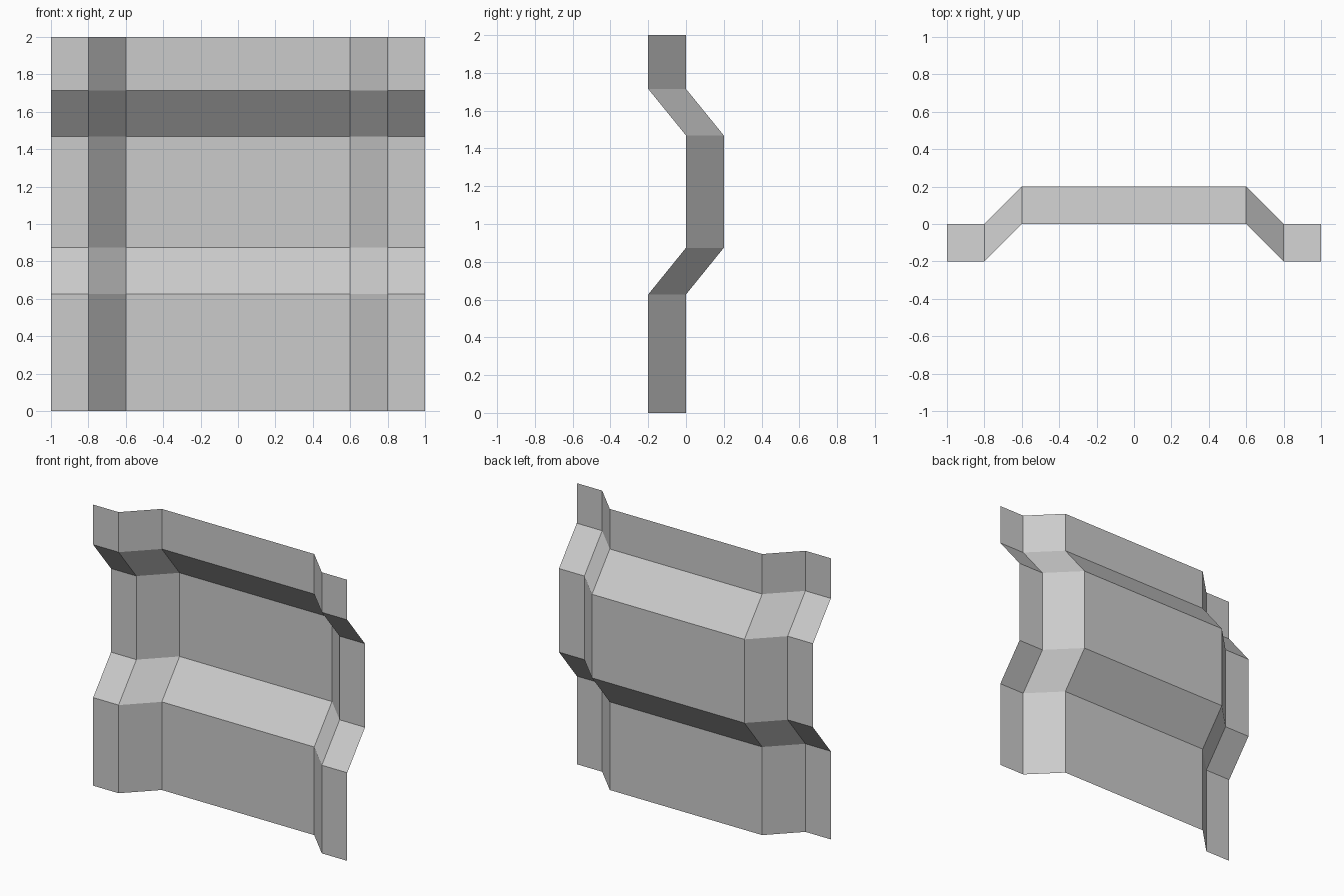
import bpy, bmesh

if "Cube" in bpy.data.objects:
    bpy.data.objects.remove(bpy.data.objects["Cube"])

# Folded sheet: a profile across the width swept along a profile up the height
across = [(-1, -0.2), (-0.8, -0.2), (-0.6, 0), (0.6, 0), (0.8, -0.2), (1, -0.2)]   # x, y
upward = [(0, 0), (0.627, 0), (0.874, 0.2), (1.469, 0.2), (1.715, 0), (2, 0)]      # z, y


def swept_sheet(name, section, path):
    bm = bmesh.new()
    rows = [[bm.verts.new((x, y + dy, z)) for x, y in section] for z, dy in path]
    for low, high in zip(rows, rows[1:]):
        for i in range(len(section) - 1):
            bm.faces.new((low[i], low[i + 1], high[i + 1], high[i]))
    mesh = bpy.data.meshes.new(name)
    bm.to_mesh(mesh)
    bm.free()
    obj = bpy.data.objects.new(name, mesh)
    bpy.context.collection.objects.link(obj)
    return obj


# Wall panel, a thin open sheet with flat faces
swept_sheet("folded_wall_panel", across, upward)
